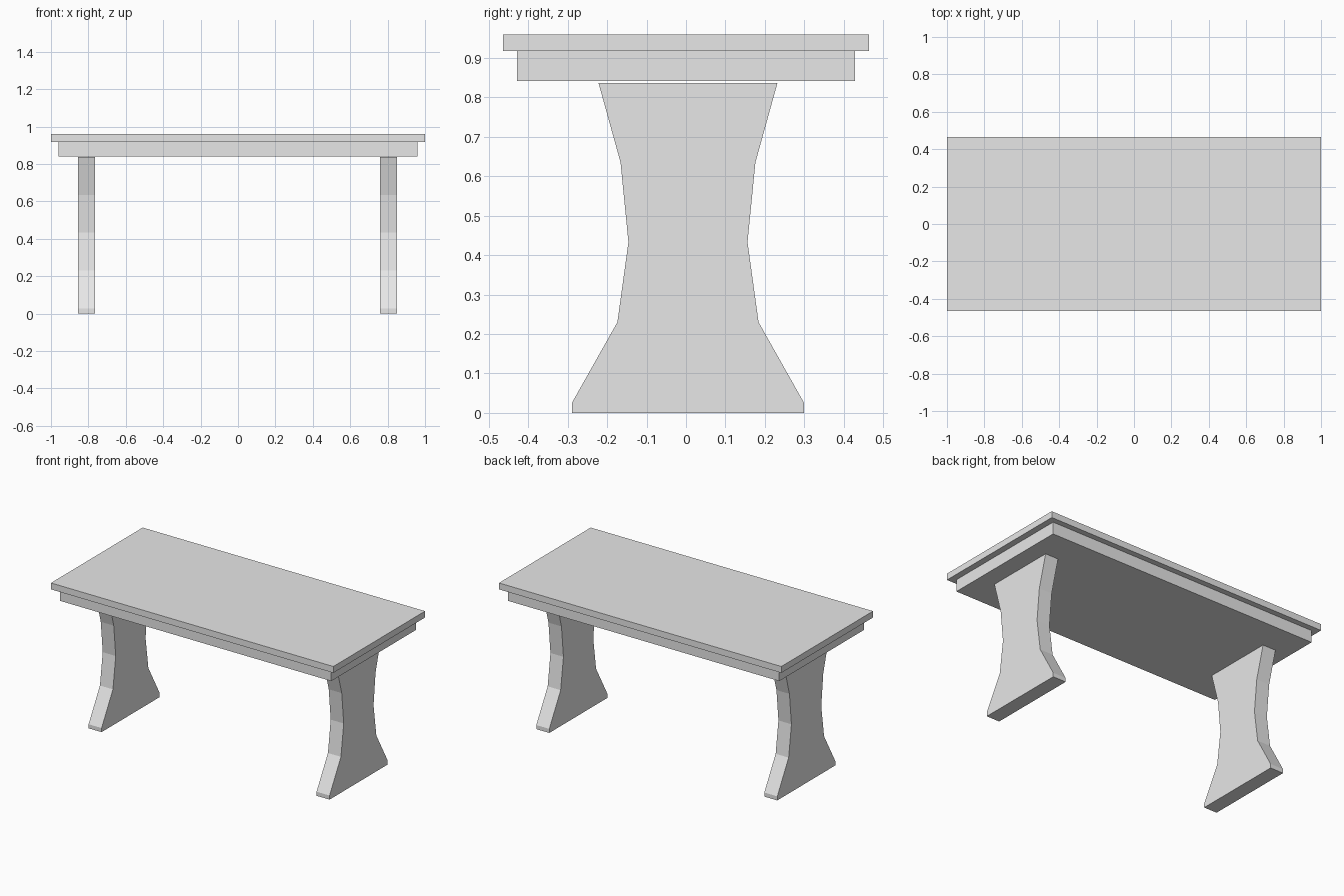
import bpy
import bmesh

cube = bpy.data.objects.get("Cube")
if cube:
    bpy.data.objects.remove(cube, do_unlink=True)

GREY = (0.8, 0.8, 0.8, 1.0)
grey = bpy.data.materials.new("plain_grey")
grey.use_nodes = True
grey.diffuse_color = GREY
grey.node_tree.nodes["Principled BSDF"].inputs["Base Color"].default_value = GREY


def add_object(name, bm):
    bmesh.ops.recalc_face_normals(bm, faces=bm.faces)
    mesh = bpy.data.meshes.new(name)
    bm.to_mesh(mesh)
    bm.free()
    mesh.materials.append(grey)
    obj = bpy.data.objects.new(name, mesh)
    bpy.context.collection.objects.link(obj)
    return obj


def slab(name, half_x, half_y, z0, z1):
    bm = bmesh.new()
    bmesh.ops.create_cube(bm, size=1)
    bmesh.ops.scale(bm, vec=(2 * half_x, 2 * half_y, z1 - z0), verts=bm.verts)
    bmesh.ops.translate(bm, vec=(0, 0, (z0 + z1) / 2), verts=bm.verts)
    return add_object(name, bm)


def pedestal(name, x_centre, y_centre, thickness, profile):
    # Mirror the half outline, then extrude it along x
    x0 = x_centre - thickness / 2
    outline = [(w, z) for w, z in profile] + [(-w, z) for w, z in reversed(profile)]
    bm = bmesh.new()
    face = bm.faces.new([bm.verts.new((x0, y_centre + y, z)) for y, z in outline])
    result = bmesh.ops.extrude_face_region(bm, geom=[face], use_keep_orig=True)
    moved = [g for g in result["geom"] if isinstance(g, bmesh.types.BMVert)]
    bmesh.ops.translate(bm, vec=(thickness, 0, 0), verts=moved)
    return add_object(name, bm)


# Table top and the apron beneath it
slab("table_top", 1.0, 0.464, 0.918, 0.959)
slab("apron", 0.96, 0.428, 0.841, 0.918)

# Waisted slab legs: (half width, height)
LEG_PROFILE = [(0.294, 0), (0.294, 0.026), (0.179, 0.23), (0.151, 0.433),
               (0.171, 0.635), (0.227, 0.837)]
for name, x in (("right_leg", -0.81), ("left_leg", 0.805)):
    pedestal(name, x, 0.005, 0.092, LEG_PROFILE)
